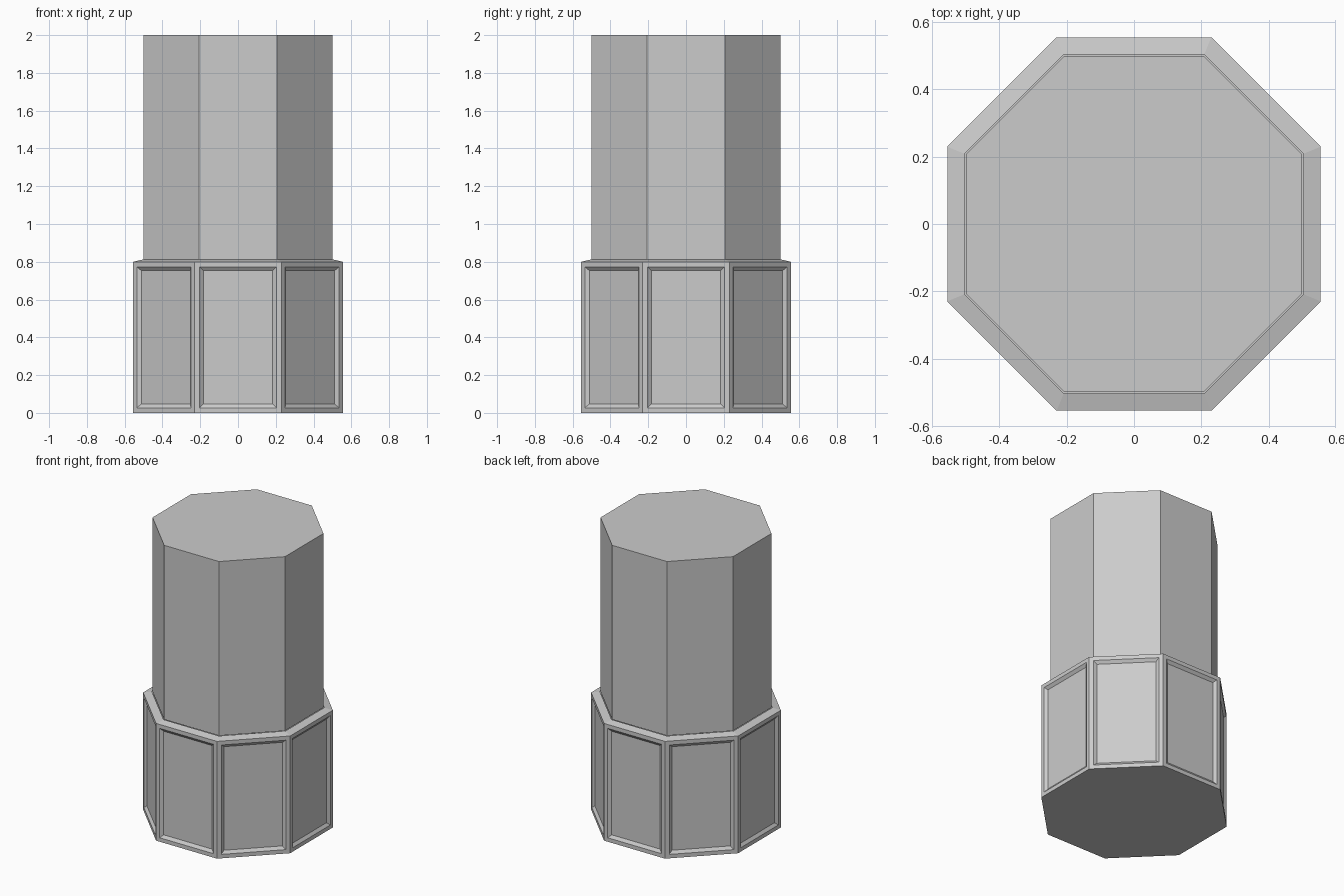
import bpy, bmesh
from math import cos, pi
from mathutils import Matrix

if "Cube" in bpy.data.objects:
    bpy.data.objects.remove(bpy.data.objects["Cube"])


def octagon_prism(apothem, z0, z1):
    bm = bmesh.new()
    r = apothem / cos(pi / 8)
    bmesh.ops.create_cone(bm, cap_ends=True, cap_tris=False, segments=8,
                          radius1=r, radius2=r, depth=z1 - z0)
    # turn so that a flat side faces the front
    side = max((f for f in bm.faces if abs(f.normal.z) < 0.5), key=lambda f: -f.normal.y)
    if side.normal.y > -0.99:
        bmesh.ops.rotate(bm, verts=bm.verts, matrix=Matrix.Rotation(pi / 8, 3, 'Z'))
    bmesh.ops.translate(bm, verts=bm.verts, vec=(0, 0, (z0 + z1) / 2))
    bm.normal_update()
    return bm


def finish(bm, name):
    mesh = bpy.data.meshes.new(name)
    bm.to_mesh(mesh)
    bm.free()
    bpy.context.collection.objects.link(bpy.data.objects.new(name, mesh))


SHOULDER = 0.812

# plinth with recessed bevelled panels and a gently sloped shoulder
bm = octagon_prism(0.555, 0, 0.8)
sides = [f for f in bm.faces if abs(f.normal.z) < 0.5]
top = [f for f in bm.faces if f.normal.z > 0.5]
bmesh.ops.inset_individual(bm, faces=sides, thickness=0.038)
bmesh.ops.inset_individual(bm, faces=sides, thickness=0.028, depth=-0.015)
bmesh.ops.inset_individual(bm, faces=top, thickness=0.055, depth=SHOULDER - 0.8)
bmesh.ops.delete(bm, geom=top, context='FACES_ONLY')
finish(bm, "panelled_plinth")

# plain shaft standing on the shoulder
bm = octagon_prism(0.5, SHOULDER, 2)
bottom = [f for f in bm.faces if f.normal.z < -0.5]
bmesh.ops.delete(bm, geom=bottom, context='FACES_ONLY')
finish(bm, "column_shaft")
